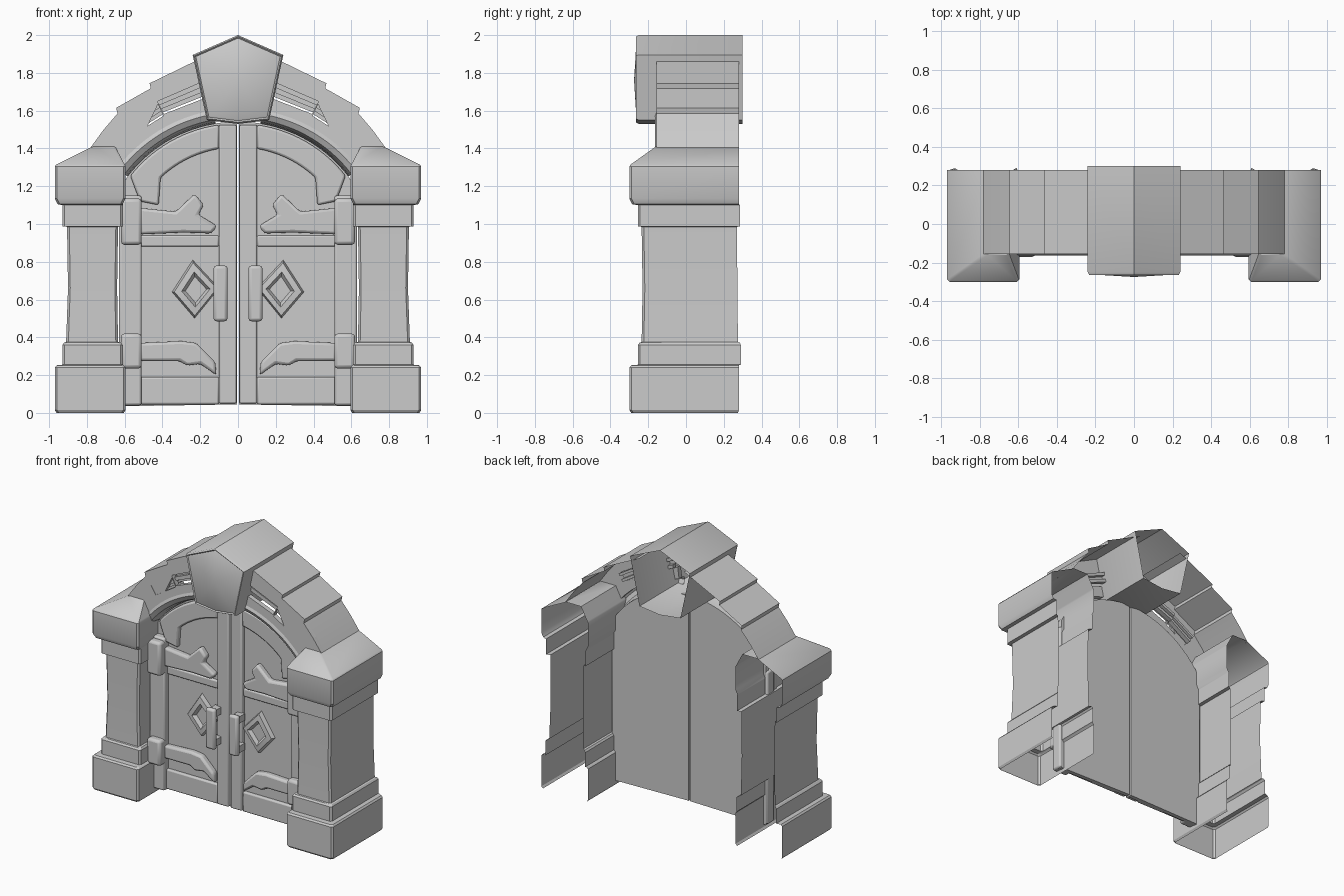
import bpy, bmesh, math
from mathutils import Vector

cube = bpy.data.objects.get("Cube")
if cube:
    bpy.data.objects.remove(cube, do_unlink=True)

stone = bpy.data.materials.new("light_grey")
GREY = (0.6, 0.6, 0.6, 1)
stone.diffuse_color = GREY
stone.use_nodes = True
stone.node_tree.nodes["Principled BSDF"].inputs["Base Color"].default_value = GREY

CENTRE = 0.807          # height of the centre of the door arch
FRONT, BACK = -0.155, 0.28


def finish(name, bm, bevel=0, mirror=True):
    bmesh.ops.recalc_face_normals(bm, faces=bm.faces)
    mesh = bpy.data.meshes.new(name)
    bm.to_mesh(mesh)
    bm.free()
    ob = bpy.data.objects.new(name, mesh)
    bpy.context.collection.objects.link(ob)
    mesh.materials.append(stone)
    if bevel:
        mod = ob.modifiers.new("soft_edges", 'BEVEL')
        mod.width, mod.segments, mod.limit_method = bevel, 2, 'ANGLE'
    if mirror:
        mod = ob.modifiers.new("other_side", 'MIRROR')
        mod.use_mirror_merge = False
    bpy.ops.object.select_all(action='DESELECT')
    ob.select_set(True)
    bpy.context.view_layer.objects.active = ob
    bpy.ops.object.shade_smooth_by_angle(angle=math.radians(30))
    return ob


def loft(name, rings, closed=False, cap=False, poke=None, **kw):
    """Skin a list of equal-length rings of 3D points."""
    bm = bmesh.new()
    rows = [[bm.verts.new(p) for p in ring] for ring in rings]
    n = len(rows[0])
    for a, b in zip(rows, rows[1:]):
        for i in range(n if closed else n - 1):
            j = (i + 1) % n
            bm.faces.new((a[i], a[j], b[j], b[i]))
    if cap:
        end = bm.faces.new(rows[-1])
        if poke:
            bmesh.ops.poke(bm, faces=[end], offset=0)
            bm.verts.ensure_lookup_table()
            bm.verts[-1].co.y = poke
    return finish(name, bm, **kw)


def prism(name, pts, y0, y1, **kw):
    """Extrude an outline in x and z from y0 to y1."""
    bm = bmesh.new()
    a = [bm.verts.new((x, y0, z)) for x, z in pts]
    b = [bm.verts.new((x, y1, z)) for x, z in pts]
    bm.faces.new(a)
    bm.faces.new(b)
    for i in range(len(pts)):
        j = (i + 1) % len(pts)
        bm.faces.new((a[i], a[j], b[j], b[i]))
    return finish(name, bm, **kw)


def box(name, x0, x1, z0, z1, y0, y1, **kw):
    return prism(name, [(x0, z0), (x1, z0), (x1, z1), (x0, z1)], y0, y1, **kw)


def arc(r, x0, x1, n=14):
    a0, a1 = math.asin(x0 / r), math.asin(x1 / r)
    angles = [a0 + (a1 - a0) * i / n for i in range(n + 1)]
    return [(r * math.sin(a), CENTRE + r * math.cos(a)) for a in angles]


# Pillars: hollow shells, open behind and below
def pillar_ring(z, x0, x1, y, back, c=0.012):
    return [(x0, back, z), (x0, y + c, z), (x0 + c, y, z),
            (x1 - c, y, z), (x1, y + c, z), (x1, back, z)]


levels = [
    (0.0, .605, .96, -.29, .275), (.015, .595, .97, -.3, .28),
    (.24, .595, .97, -.3, .28), (.252, .605, .96, -.29, .28),
    (.255, .61, .93, -.255, .29), (.36, .61, .93, -.255, .29),
    (.372, .62, .92, -.245, .285), (.375, .635, .91, -.235, .275),
    (.66, .64, .9, -.23, .272), (.985, .635, .905, -.235, .27),
    (.988, .61, .93, -.255, .285), (1.1, .61, .93, -.255, .285),
    (1.105, .61, .955, -.285, .28), (1.135, .595, .97, -.3, .28),
    (1.305, .595, .97, -.3, .28), (1.315, .6, .962, -.293, .28),
    (1.41, .65, .77, -.16, .28)]
loft("pillar", [pillar_ring(*lv) for lv in levels], cap=True)

# Arch top: stepped shell running front to back
steps = [(.18, 1.885), (.468, 1.745), (.462, 1.718), (.645, 1.615),
         (.638, 1.585), (.715, 1.495), (.78, 1.405)]
loft("arch_top", [[(x, y, z) for x, z in steps] for y in (FRONT, BACK)])

# Arch front: outer and inner courses with a slot between them
inner = [(x, CENTRE + math.sqrt(.8 ** 2 - x * x)) for x in (.14, .37, .36, .52, .515, .58, .625)]


def mix(i, t):
    return tuple(Vector(steps[i]).lerp(Vector(inner[i]), t))


def course(name, i, t0, t1, y, depth=.035):
    prism(name, [mix(i, t0), mix(i + 1, t0), mix(i + 1, t1), mix(i, t1)], y, y + depth)


for i in (0, 2):
    course("arch_outer_course", i, 0, .42, FRONT)
    course("arch_inner_course", i, .72, 1, FRONT)
    course("arch_slot_floor", i, .42, .5, FRONT + .05)
    course("arch_slot_bar", i, .5, .6, FRONT + .02)
    course("arch_slot_lower_floor", i, .6, .68, FRONT + .05)
for i in (1, 3, 4, 5):
    course("arch_solid_block", i, 0, 1, FRONT)
prism("arch_slot_end", [mix(2, .4), mix(3, .4), mix(3, .75),
      tuple(Vector(mix(2, .75)).lerp(Vector(mix(3, .75)), .6))], FRONT + .002, FRONT + .03)

# Rounded lip under the arch
lip = [(.805, FRONT), (.785, FRONT - .008), (.755, FRONT + .01), (.742, -.11), (.735, -.04)]
loft("arch_lip", [[(x, y, z) for x, z in arc(r, .12, .585 * r / .735)] for r, y in lip])

# Keystone: five-sided hollow wedge with a faceted face
key = [(0, 2.0), (.24, 1.895), (.165, 1.55), (0, 1.53), (-.165, 1.55), (-.24, 1.895)]


def key_ring(y, s):
    return [(x * s, y, 1.77 + (z - 1.77) * s) for x, z in key]


loft("keystone", [key_ring(.3, 1), key_ring(-.25, 1), key_ring(-.265, .965),
     key_ring(-.258, .93), key_ring(-.262, .9)], closed=True, cap=True, poke=-.275, mirror=False)

# Door leaves
prism("door_leaf", [(.006, .045), (.615, .035), (.615, 1.2)] + arc(.735, .585, .006), -.07, -.04)
box("centre_stile", .008, .1, .05, 1.525, -.1, -.06, bevel=.008)
box("bottom_rail", .1, .52, .045, .19, -.092, -.06, bevel=.01)
box("middle_rail", .1, .52, .88, .94, -.085, -.06, bevel=.01)
prism("door_rim", arc(.725, .1, .57) + [(.52, 1.12), (.42, 1.1)] + arc(.6, .41, .1),
      -.1, -.06, bevel=.012)

# Door posts and hinge blocks
box("door_post", .51, .63, .04, 1.15, -.12, -.04, bevel=.012)
box("lower_hinge", .51, .62, .235, .42, -.17, -.08, bevel=.018)
box("upper_hinge", .51, .62, .89, 1.135, -.17, -.08, bevel=.018)

# Hinge straps with flared ends
prism("upper_strap", [(.52, .945), (.52, 1.085), (.33, 1.065), (.23, 1.16), (.18, 1.1),
      (.21, 1.05), (.11, .99), (.14, .95), (.29, .955)], -.115, -.06, bevel=.015)
prism("lower_strap", [(.52, .275), (.52, .37), (.3, .38), (.22, .37), (.12, .27),
      (.115, .2), (.2, .26), (.27, .25), (.31, .275)], -.115, -.06, bevel=.015)

# Diamond plates and pull handles
outer = [(.1, .66), (.24, .81), (.35, .64), (.23, .5)]
hub = (.22, .65)


def diamond(s, y):
    return [(hub[0] + (x - hub[0]) * s, y, hub[1] + (z - hub[1]) * s) for x, z in outer]


loft("diamond_plate", [diamond(1, -.068), diamond(.9, -.1), diamond(.6, -.105),
     diamond(.45, -.08)], closed=True, cap=True)
box("handle_grip", .055, .13, .485, .78, -.195, -.155, bevel=.016)
for z in (.5, .715):
    box("handle_foot", .065, .12, z, z + .05, -.165, -.09)
